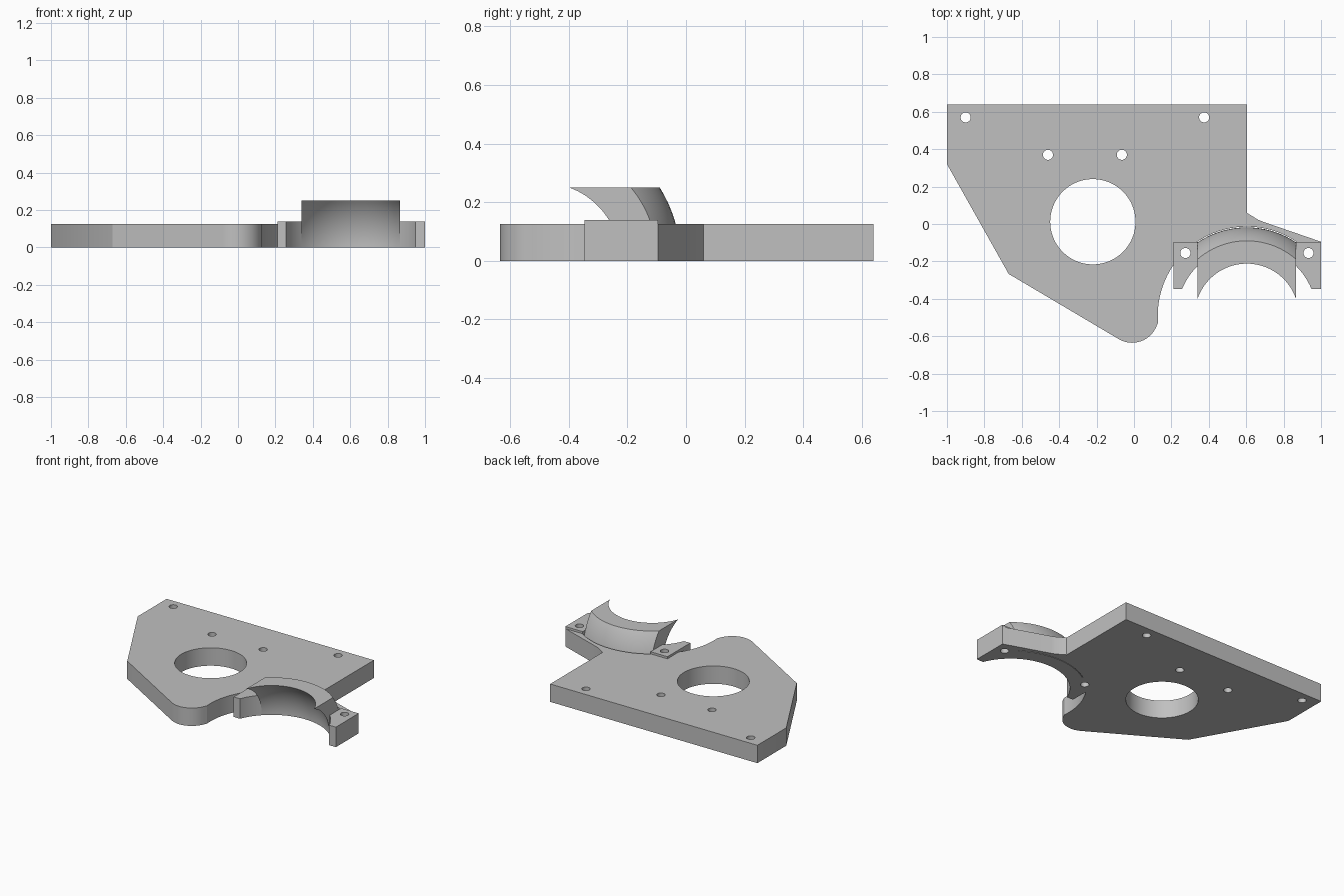
import bpy, bmesh, math
from mathutils import Matrix

cube = bpy.data.objects.get("Cube")
if cube:
    bpy.data.objects.remove(cube, do_unlink=True)

grey = bpy.data.materials.new("plain grey")
grey.use_nodes = True
grey.diffuse_color = (0.53, 0.53, 0.53, 1)
grey.node_tree.nodes["Principled BSDF"].inputs["Base Color"].default_value = grey.diffuse_color

CX, CY = 0.603, -0.49          # centre of the round cradle
R_IN, R_OUT = 0.374, 0.472
HALF = 0.2625                  # half width of the cradle
PLATE_H, PAD_H, CRADLE_H = 0.125, 0.14, 0.25


def add_object(name, bm):
    mesh = bpy.data.meshes.new(name)
    bmesh.ops.recalc_face_normals(bm, faces=bm.faces)
    bm.to_mesh(mesh)
    bm.free()
    mesh.materials.append(grey)
    obj = bpy.data.objects.new(name, mesh)
    bpy.context.collection.objects.link(obj)
    return obj


def prism(name, points, height):
    bm = bmesh.new()
    base = bm.faces.new([bm.verts.new((x, y, 0)) for x, y in points])
    top = bmesh.ops.extrude_face_region(bm, geom=[base])["geom"]
    verts = [v for v in top if isinstance(v, bmesh.types.BMVert)]
    bmesh.ops.translate(bm, verts=verts, vec=(0, 0, height))
    return add_object(name, bm)


def box(name, x0, x1, y0, y1, height):
    return prism(name, [(x0, y0), (x1, y0), (x1, y1), (x0, y1)], height)


def cylinder(x, y, r, segments):
    bm = bmesh.new()
    bmesh.ops.create_cone(bm, cap_ends=True, segments=segments, radius1=r, radius2=r,
                          depth=1, matrix=Matrix.Translation((x, y, 0.1)))
    return add_object("cutter", bm)


def sphere(name, r):
    bm = bmesh.new()
    bmesh.ops.create_uvsphere(bm, u_segments=96, v_segments=64, radius=r,
                              matrix=Matrix.Translation((CX, CY, 0)))
    return add_object(name, bm)


def boolean(obj, steps):
    """Apply (operation, cutter) steps, then remove the cutters."""
    for operation, cutter in steps:
        mod = obj.modifiers.new("cut", "BOOLEAN")
        mod.operation, mod.object, mod.solver = operation, cutter, "EXACT"
        cutter.hide_render = True
    bpy.context.view_layer.update()
    deps = bpy.context.evaluated_depsgraph_get()
    mesh = bpy.data.meshes.new_from_object(obj.evaluated_get(deps))
    obj.modifiers.clear()
    obj.data = mesh
    mesh.materials.clear()
    mesh.materials.append(grey)
    for poly in mesh.polygons:
        poly.material_index = 0
    for _, cutter in steps:
        bpy.data.objects.remove(cutter, do_unlink=True)


# Flat plate with a rounded lower corner
corner = [(-0.01 + 0.14 * math.cos(a), -0.495 + 0.14 * math.sin(a))
          for a in [math.radians(239 + 98 * i / 16) for i in range(17)]]
outline = [(-1, 0.64), (-1, 0.32), (-0.67, -0.267)] + corner + [
    (0.21, -0.35), (0.21, -0.095), (1, -0.095),
    (0.69, 0.012), (0.665, 0.022), (0.603, 0.06), (0.603, 0.64)]
plate = prism("plate", outline, PLATE_H)
holes = [(-0.9, 0.57), (0.375, 0.57), (-0.46, 0.37), (-0.065, 0.37)]
cuts = [cylinder(x, y, 0.027, 32) for x, y in holes]
cuts += [cylinder(-0.22, 0.012, 0.228, 96), cylinder(CX, CY, R_OUT + 0.004, 96)]
boolean(plate, [("DIFFERENCE", c) for c in cuts])

# Bolt pads on both sides of the cradle
pads = []
for name, x0, x1, hole_x in (("right_pad", 0.21, CX - HALF, 0.275),
                             ("left_pad", CX + HALF, 1.0, 0.933)):
    pad = box(name, x0, x1, -0.347, -0.095, PAD_H)
    boolean(pad, [("DIFFERENCE", cylinder(CX, CY, R_IN, 96)),
                  ("DIFFERENCE", cylinder(hole_x, -0.155, 0.027, 32))])
    pads.append(pad)

# Spherical shell segment forming the cradle
cradle = sphere("cradle", R_OUT)
boolean(cradle, [("DIFFERENCE", sphere("cutter", R_IN)),
                 ("INTERSECT", box("cutter", CX - HALF, CX + HALF, CY, 0.1, CRADLE_H))])

bpy.ops.object.select_all(action="DESELECT")
for obj in [plate, cradle] + pads:
    obj.select_set(True)
bpy.context.view_layer.objects.active = plate
bpy.ops.object.shade_smooth_by_angle(angle=math.radians(30))
